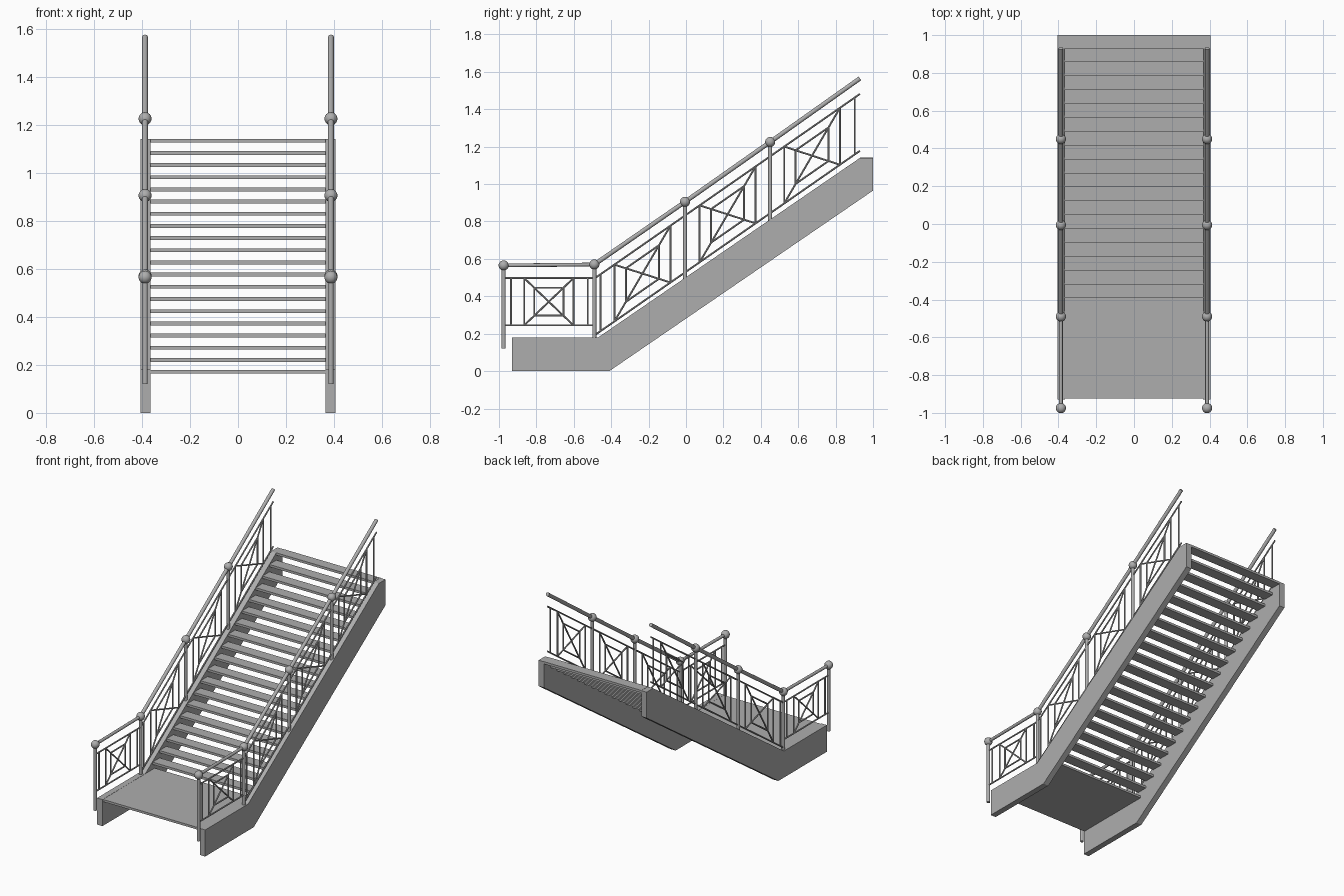
import bpy, bmesh
from mathutils import Vector

cube = bpy.data.objects.get("Cube")
if cube:
    bpy.data.objects.remove(cube)

grey = bpy.data.materials.new("painted_grey")
grey.use_nodes = True
colour = (0.42, 0.42, 0.42, 1)
grey.diffuse_color = colour
grey.node_tree.nodes["Principled BSDF"].inputs["Base Color"].default_value = colour

SLOPE = 0.695
RAIL_X = 0.387


def finish(name, bm, smooth=False):
    bmesh.ops.recalc_face_normals(bm, faces=bm.faces)
    mesh = bpy.data.meshes.new(name)
    bm.to_mesh(mesh)
    bm.free()
    mesh.materials.append(grey)
    obj = bpy.data.objects.new(name, mesh)
    bpy.context.collection.objects.link(obj)
    if smooth:
        bpy.ops.object.select_all(action='DESELECT')
        obj.select_set(True)
        bpy.context.view_layer.objects.active = obj
        bpy.ops.object.shade_smooth_by_angle()
    return obj


def prism(name, profile, x0, x1):
    """Extrude a (y, z) profile from x0 to x1."""
    bm = bmesh.new()
    face = bm.faces.new([bm.verts.new((x0, y, z)) for y, z in profile])
    new = bmesh.ops.extrude_face_region(bm, geom=[face])["geom"]
    verts = [v for v in new if isinstance(v, bmesh.types.BMVert)]
    bmesh.ops.translate(bm, verts=verts, vec=(x1 - x0, 0, 0))
    return finish(name, bm)


def slab(name, y0, y1, top, thick):
    return prism(name, [(y0, top - thick), (y1, top - thick), (y1, top), (y0, top)], -0.366, 0.366)


def rod(bm, x, a, b, radius, sides=8):
    """Add a round bar between two (y, z) points."""
    a, b = Vector((x, *a)), Vector((x, *b))
    made = bmesh.ops.create_cone(bm, cap_ends=True, segments=sides, radius1=radius,
                                 radius2=radius, depth=(b - a).length)["verts"]
    turn = (b - a).to_track_quat('Z', 'Y').to_matrix()
    bmesh.ops.rotate(bm, verts=made, matrix=turn)
    bmesh.ops.translate(bm, verts=made, vec=(a + b) / 2)


def panel(name, x, ends, frame, low, high, extra):
    """Ornamental infill: two long bars, uprights, a cross and an inner frame."""
    bm = bmesh.new()
    r = 0.005
    for edge in (low, high):
        rod(bm, x, (ends[0], edge(ends[0])), (ends[1], edge(ends[1])), r)
    for y in (*frame, *extra):
        rod(bm, x, (y, low(y)), (y, high(y)), r)
    y0, y1 = frame
    rod(bm, x, (y0, low(y0)), (y1, high(y1)), r)
    rod(bm, x, (y0, high(y0)), (y1, low(y1)), r)
    corners = [(y0, low(y0)), (y1, low(y1)), (y1, high(y1)), (y0, high(y0))]
    centre = sum((Vector(c) for c in corners), Vector((0, 0))) / 4
    inner = [centre.lerp(Vector(c), 0.59) for c in corners]
    for i in range(4):
        rod(bm, x, inner[i - 1], inner[i], r)
    finish(name, bm, True)


# Landing and open treads
slab("landing", -0.925, -0.37, 0.179, 0.015)
for i in range(1, 20):
    front = -0.393 + 0.0735 * (i - 1)
    slab(f"tread_{i}", front, min(front + 0.075, 1.0), 0.178 + 0.0507 * i, 0.016)

stringer = [(-0.93, 0), (-0.41, 0), (1, 0.965), (1, 1.14), (0.93, 1.14), (-0.47, 0.18), (-0.93, 0.18)]
rail = [(-0.975, 0.565), (-0.49, 0.57), (-0.005, 0.905), (0.45, 1.225), (0.93, 1.565)]
post_feet = [0.12, 0.17, 0.49, 0.80]

for side, s in (("left", 1), ("right", -1)):
    x = RAIL_X * s
    prism(f"{side}_stringer", stringer, 0.365 * s, 0.405 * s)

    # Posts with ball caps
    for i, foot in enumerate(post_feet):
        y, z = rail[i]
        bm = bmesh.new()
        rod(bm, x, (y, foot), (y, z), 0.011, 16)
        finish(f"{side}_post_{i + 1}", bm, True)
        bm = bmesh.new()
        bmesh.ops.create_uvsphere(bm, u_segments=20, v_segments=12, radius=0.027)
        bmesh.ops.translate(bm, verts=bm.verts, vec=(x, y, z))
        finish(f"{side}_post_ball_{i + 1}", bm, True)

    # Handrail
    bm = bmesh.new()
    for i in range(4):
        rod(bm, x, rail[i], rail[i + 1], 0.010 if i == 0 else 0.012, 16)
    finish(f"{side}_handrail", bm, True)

    # Infill panels, level at the landing and sheared along the flight
    panel(f"{side}_landing_panel", x, (-0.975, -0.49), (-0.865, -0.602),
          lambda y: 0.245, lambda y: 0.497, (-0.935, -0.525))
    low = lambda y: 0.198 + SLOPE * (y + 0.48)
    high = lambda y: 0.502 + SLOPE * (y + 0.48)
    panel(f"{side}_lower_panel", x, (-0.49, -0.005), (-0.383, -0.083), low, high, (-0.458,))
    panel(f"{side}_middle_panel", x, (-0.005, 0.45), (0.073, 0.372), low, high, ())
    panel(f"{side}_upper_panel", x, (0.45, 0.93), (0.525, 0.823), low, high, (0.902,))
